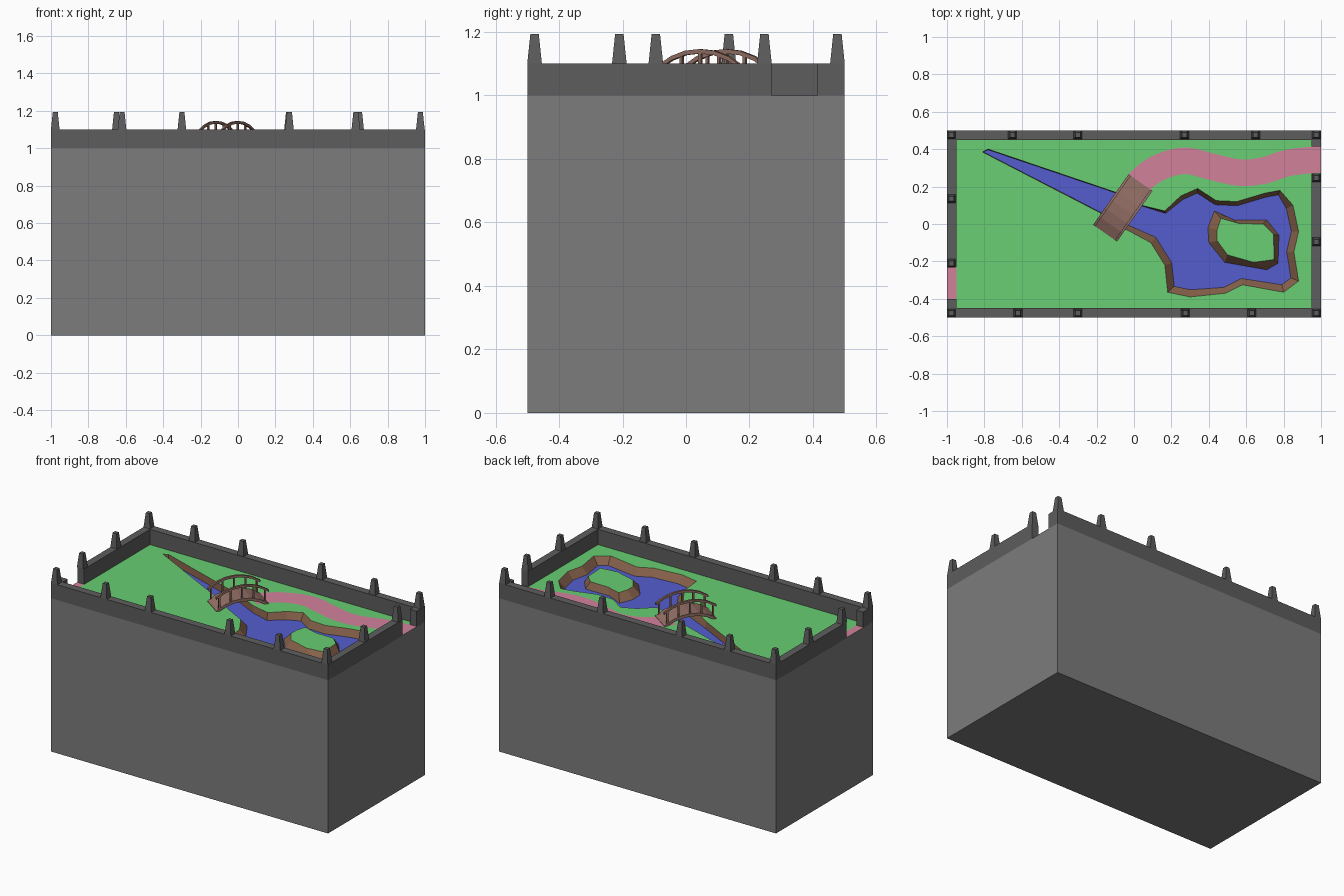
import bpy, math
from mathutils import Vector, Matrix
from mathutils.geometry import tessellate_polygon

if "Cube" in bpy.data.objects:
    bpy.data.objects.remove(bpy.data.objects["Cube"])


def mat(name, r, g, b):
    m = bpy.data.materials.new(name)
    m.diffuse_color = (r, g, b, 1)
    m.use_nodes = True
    m.node_tree.nodes["Principled BSDF"].inputs["Base Color"].default_value = m.diffuse_color
    return m


STONE = mat("stone", 0.2, 0.2, 0.2)
DARK = mat("dark_stone", 0.11, 0.11, 0.11)
GRASS = mat("grass", 0.14, 0.62, 0.17)
WATER = mat("water", 0.09, 0.11, 0.62)
EARTH = mat("earth", 0.24, 0.12, 0.07)
PATH = mat("path", 0.65, 0.22, 0.33)
WOOD = mat("wood", 0.29, 0.16, 0.13)


def make(name, verts, faces, material, matrix=None):
    me = bpy.data.meshes.new(name)
    me.from_pydata([tuple(v) for v in verts], [], faces)
    me.update()
    ob = bpy.data.objects.new(name, me)
    bpy.context.collection.objects.link(ob)
    me.materials.append(material)
    if matrix:
        ob.matrix_world = matrix
    return ob


QUADS = [(3, 2, 1, 0), (4, 5, 6, 7), (0, 1, 5, 4), (1, 2, 6, 5), (2, 3, 7, 6), (3, 0, 4, 7)]


def box(name, x0, x1, y0, y1, z0, z1, material, taper=1.0, matrix=None):
    cx, cy = (x0 + x1) / 2, (y0 + y1) / 2
    base = [(x0, y0), (x1, y0), (x1, y1), (x0, y1)]
    v = [(x, y, z0) for x, y in base]
    v += [(cx + (x - cx) * taper, cy + (y - cy) * taper, z1) for x, y in base]
    return make(name, v, QUADS, material, matrix)


def fill(name, loops, z, material):
    """Flat upward-facing area; later loops are holes."""
    loops = [[Vector((p[0], p[1], 0)) for p in lp] for lp in loops]
    pts = [p for lp in loops for p in lp]
    faces = []
    for a, b, c in tessellate_polygon(loops):
        up = (pts[b] - pts[a]).cross(pts[c] - pts[a]).z > 0
        faces.append((a, b, c) if up else (a, c, b))
    return make(name, [(p.x, p.y, z) for p in pts], faces, material)


def inset(loop):
    """Move each (x, y, w) of a clockwise loop to its right by w."""
    out = []
    for i, (x, y, w) in enumerate(loop):
        a, p, b = Vector(loop[i - 1][:2]), Vector((x, y)), Vector(loop[(i + 1) % len(loop)][:2])
        d1, d2 = (p - a).normalized(), (b - p).normalized()
        n1, n2 = Vector((d1.y, -d1.x)), Vector((d2.y, -d2.x))
        n = (n1 + n2).normalized()
        out.append(p + n * w / max(n.dot(n1), 0.6))
    return out


def bank(name, top, low):
    n = len(top)
    v = [(p[0], p[1], 1.0) for p in top] + [(p[0], p[1], BED) for p in low]
    make(name, v, [(i, (i + 1) % n, n + (i + 1) % n, n + i) for i in range(n)], EARTH)


# stone block, open on top where the ground closes it
box_ob = [(-1, -.5), (1, -.5), (1, .5), (-1, .5)]
make("base_block", [(x, y, z) for z in (0, 1) for x, y in box_ob],
     [q for q in QUADS if q != (4, 5, 6, 7)], STONE)

# stream and pond outline (clockwise), third value is the bank width
BED = 0.955
S, T, W = 0.003, 0.022, 0.038
shore = [(-.81, .385, S), (-.78, .40, S), (-.10, .17, S), (.04, .10, S), (.165, .07, .012),
         (.25, .15, T), (.34, .19, T), (.44, .125, T), (.55, .12, T), (.70, .165, T),
         (.78, .18, T), (.85, .10, W), (.88, -.04, W), (.855, -.15, W), (.88, -.305, W),
         (.80, -.365, W), (.58, -.325, .032), (.49, -.37, .032), (.30, -.39, W),
         (.18, -.365, W), (.165, -.22, W), (.09, -.10, W), (-.05, -.025, .025), (-.19, .065, S)]
water = inset(shore)
isle_low = [(.43, .07), (.395, -.02), (.40, -.10), (.485, -.205), (.71, -.245),
            (.77, -.21), (.775, -.06), (.71, .022), (.54, .02)]
isle_top = [(.465, .03), (.445, -.03), (.445, -.09), (.50, -.165), (.64, -.205),
            (.75, -.19), (.745, -.055), (.69, .0), (.56, .003)]
fill("lawn", [box_ob, shore], 1.0, GRASS)
fill("island_lawn", [isle_top], 1.0, GRASS)
fill("pond_water", [water, isle_low], BED, WATER)
bank("pond_bank", shore, water)
bank("island_bank", isle_low[::-1] and isle_top, isle_low)

# winding path to the right gate, and the strip in the left gate
way = [Vector(p) for p in [(-.01, .165), (.035, .23), (.13, .30), (.27, .338), (.42, .305),
                           (.56, .275), (.69, .285), (.83, .328), (1.0, .345)]]
way = [way[0] * 2 - way[1]] + way + [Vector((1.12, .345))]
line = []
for i in range(1, len(way) - 2):
    p0, p1, p2, p3 = way[i - 1:i + 3]
    for k in range(4):
        t = k / 4
        line.append(.5 * (2 * p1 + (p2 - p0) * t + (2 * p0 - 5 * p1 + 4 * p2 - p3) * t * t
                          + (3 * p1 - p0 - 3 * p2 + p3) * t ** 3))
line.append(way[-2])
verts = []
for i, p in enumerate(line):
    d = (line[min(i + 1, len(line) - 1)] - line[max(i - 1, 0)]).normalized()
    if i == len(line) - 1:
        d = Vector((1, 0))
    for s in (1, -1):
        verts.append((p.x - d.y * .071 * s, p.y + d.x * .071 * s, 1.001))
make("garden_path", verts,
     [(2 * i, 2 * i + 1, 2 * i + 3, 2 * i + 2) for i in range(len(line) - 1)], PATH)
fill("left_gate_path", [[(-1, -.40), (-.95, -.40), (-.95, -.23), (-1, -.23)]], 1.001, PATH)

# low walls with a gate gap at each end
walls = {"front_wall": (-1, 1, -.5, -.45), "back_wall": (-1, 1, .45, .5),
         "left_wall_front": (-.999, -.95, -.45, -.40), "left_wall_back": (-.999, -.95, -.23, .45),
         "right_wall_front": (.95, .999, -.45, .27), "right_wall_back": (.95, .999, .415, .45)}
for name, (x0, x1, y0, y1) in walls.items():
    box(name, x0, x1, y0, y1, 1.0, 1.1, DARK)

# tapered spikes on the walls
spots = [(x, .477) for x in (-.977, -.65, -.30, .27, .65, .975)]
spots += [(x, -.477) for x in (-.977, -.62, -.30, .275, .63, .975)]
spots += [(-.977, .135), (-.977, -.21), (.975, .247), (.975, -.095)]
for i, (x, y) in enumerate(spots):
    box(f"wall_spike_{i + 1}", x - .023, x + .023, y - .023, y + .023, 1.1, 1.193, DARK, .58)

# arched foot bridge, built along its own x axis
PLACE = Matrix.Translation((-.06, .086, 0)) @ Matrix.Rotation(math.radians(55), 4, 'Z')
HALF, WIDE = .165, .078


def arch(x):
    return 1.0 + .055 * (1 - abs(x / HALF) ** 2.2)


def arched_beam(name, y0, y1, low, high, n=6):
    v, f = [], []
    for i in range(n + 1):
        x = -HALF + 2 * HALF * i / n
        v += [(x, y, arch(x) + h) for y, h in ((y0, low), (y1, low), (y1, high), (y0, high))]
    for i in range(n):
        for k in range(4):
            a, b = 4 * i + k, 4 * i + (k + 1) % 4
            f.append((b, a, a + 4, b + 4))
    f += [(0, 1, 2, 3), (4 * n + 3, 4 * n + 2, 4 * n + 1, 4 * n)]
    make(name, v, f, WOOD, PLACE)


arched_beam("bridge_deck", -WIDE, WIDE, -.015, .004)
for side, s in (("left", 1), ("right", -1)):
    y = s * (WIDE - .007)
    arched_beam(f"bridge_rail_{side}", y - .007, y + .007, .077, .091)
    for i in range(5):
        x = -.144 + .072 * i
        box(f"bridge_post_{side}_{i + 1}", x - .005, x + .005, y - .005, y + .005,
            arch(x) - .01, arch(x) + .08, WOOD, matrix=PLACE)

# consistent outward normals on the bridge beams
import bmesh
for ob in bpy.data.objects:
    if ob.name.startswith("bridge"):
        bm = bmesh.new()
        bm.from_mesh(ob.data)
        bmesh.ops.recalc_face_normals(bm, faces=bm.faces)
        bm.to_mesh(ob.data)
        bm.free()
